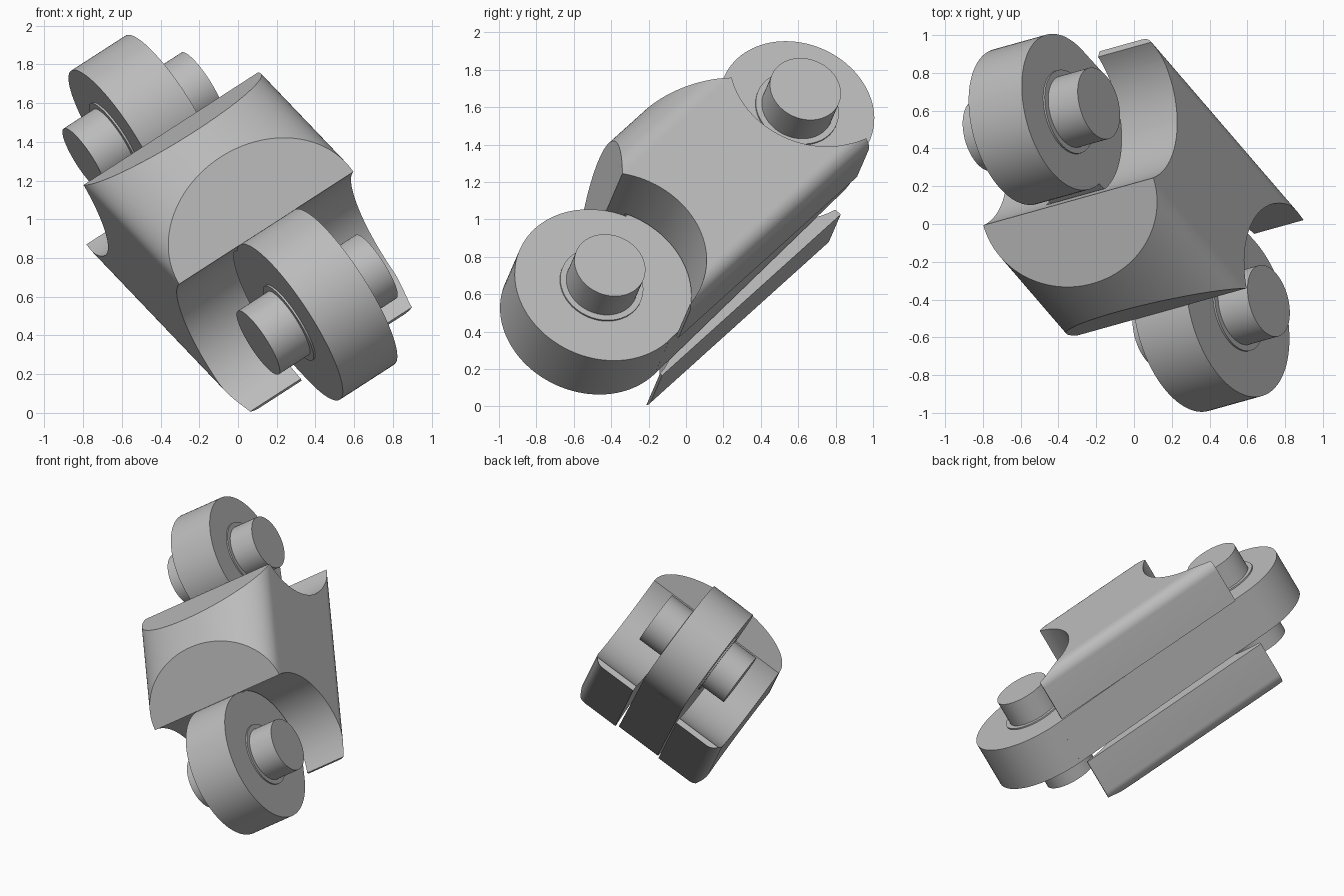
import bpy, bmesh, math
from mathutils import Vector, Matrix

if "Cube" in bpy.data.objects:
    bpy.data.objects.remove(bpy.data.objects["Cube"])

# Tilted local frame: x = pin axis, y = along the link, z = towards the dome
u = Vector((-0.898, 1.044, 0.941)).normalized()
ax = Vector((0.833, 0.211, 0.512))
ax = (ax - u * ax.dot(u)).normalized()
w = ax.cross(u)
FRAME = Matrix.Translation((-0.041, 0.031, 1.03)) @ Matrix((ax, u, w)).transposed().to_4x4()

grey = bpy.data.materials.new("light_grey")
grey.diffuse_color = (0.5, 0.5, 0.5, 1)
grey.use_nodes = True
grey.node_tree.nodes["Principled BSDF"].inputs["Base Color"].default_value = grey.diffuse_color


def make(name, bm):
    bmesh.ops.recalc_face_normals(bm, faces=bm.faces)
    me = bpy.data.meshes.new(name)
    bm.to_mesh(me)
    bm.free()
    ob = bpy.data.objects.new(name, me)
    bpy.context.collection.objects.link(ob)
    ob.matrix_world = FRAME
    me.materials.append(grey)
    return ob


def prism(name, pts, lo, hi, axis):
    """Extrude a 2D outline from lo to hi along local x (outline y,z) or y (outline x,z)."""
    bm = bmesh.new()
    pos = lambda p, h: (h, p[0], p[1]) if axis == 'x' else (p[0], h, p[1])
    f = bm.faces.new([bm.verts.new(pos(p, lo)) for p in pts])
    step = (hi - lo, 0, 0) if axis == 'x' else (0, hi - lo, 0)
    r = bmesh.ops.extrude_face_region(bm, geom=[f])
    bmesh.ops.translate(bm, vec=step, verts=[v for v in r['geom'] if isinstance(v, bmesh.types.BMVert)])
    return make(name, bm)


def disc(name, y, z, r, half, n=96):
    pts = [(y + r * math.cos(2 * math.pi * i / n), z + r * math.sin(2 * math.pi * i / n)) for i in range(n)]
    return prism(name, pts, -half, half, 'x')


def boolean(ob, other, op):
    m = ob.modifiers.new("bool", 'BOOLEAN')
    m.operation, m.object, m.solver = op, other, 'EXACT'
    bpy.context.view_layer.objects.active = ob
    bpy.ops.object.modifier_apply(modifier=m.name)
    bpy.data.objects.remove(other)


def smooth(ob):
    bpy.ops.object.select_all(action='DESELECT')
    ob.select_set(True)
    bpy.context.view_layer.objects.active = ob
    bpy.ops.object.shade_smooth_by_angle(angle=math.radians(30))


# Body: flat sides, elliptical dome, rounded lower corners
HW, BOT, R = 0.55, -0.505, 0.09
outline = [(HW * math.cos(math.pi * i / 64), 0.28 + 0.285 * math.sin(math.pi * i / 64)) for i in range(65)]
for cx, a0 in ((-HW + R, math.pi), (HW - R, 1.5 * math.pi)):
    outline += [(cx + R * math.cos(a0 + math.pi / 2 * i / 10), BOT + R + R * math.sin(a0 + math.pi / 2 * i / 10))
                for i in range(11)]
body = prism("body", outline, -0.785, 0.74, 'y')

# Sloped cuts on both ends of the dome
bm = bmesh.new()
bm.from_mesh(body.data)
for s in (-1, 1):
    bmesh.ops.bisect_plane(bm, geom=bm.verts[:] + bm.edges[:] + bm.faces[:], dist=1e-5,
                           plane_co=(0, s * 0.46, 0.28), plane_no=(0, s * 0.285, 0.34), clear_outer=True)
    bmesh.ops.holes_fill(bm, edges=[e for e in bm.edges if e.is_boundary], sides=0)
bmesh.ops.recalc_face_normals(bm, faces=bm.faces)
bm.to_mesh(body.data)
bm.free()

# Round hollows for the link ends and the slot underneath
ENDS = ((-0.835, 0.476, 0.482), (0.835, 0.425, 0.465))   # centre, link radius, hollow radius
for y, r, hollow in ENDS:
    boolean(body, disc("hollow_cutter", y, -0.01, hollow, 0.8), 'DIFFERENCE')
boolean(body, prism("slot_cutter", [(-1, -0.8), (1, -0.8), (1, 0.2), (-1, 0.2)], -0.19, 0.19, 'x'), 'DIFFERENCE')
smooth(body)

# Link: two round ends joined by a tapered bar along the bottom
(y0, r0, _), (y1, r1, _) = ENDS
t = math.asin((r0 - r1) / (y1 - y0))
bar = [(y0 + r0 * math.sin(t), -r0 * math.cos(t)), (y1 + r1 * math.sin(t), -r1 * math.cos(t)),
       (y1, 0.0), (y1 - 0.3, 0.19), (y0 + 0.3, 0.19), (y0, 0.0)]
link = prism("link", bar, -0.172, 0.172, 'x')
for y, r, _ in ENDS:
    boolean(link, disc("link_end", y, 0, r, 0.172), 'UNION')
smooth(link)

# Pins with a thin collar on each side
for label, (y, r, _) in zip(("lower", "upper"), ENDS):
    smooth(disc(label + "_pin", y, 0, 0.195, 0.372))
    smooth(disc(label + "_collar", y, 0, 0.228, 0.182))
